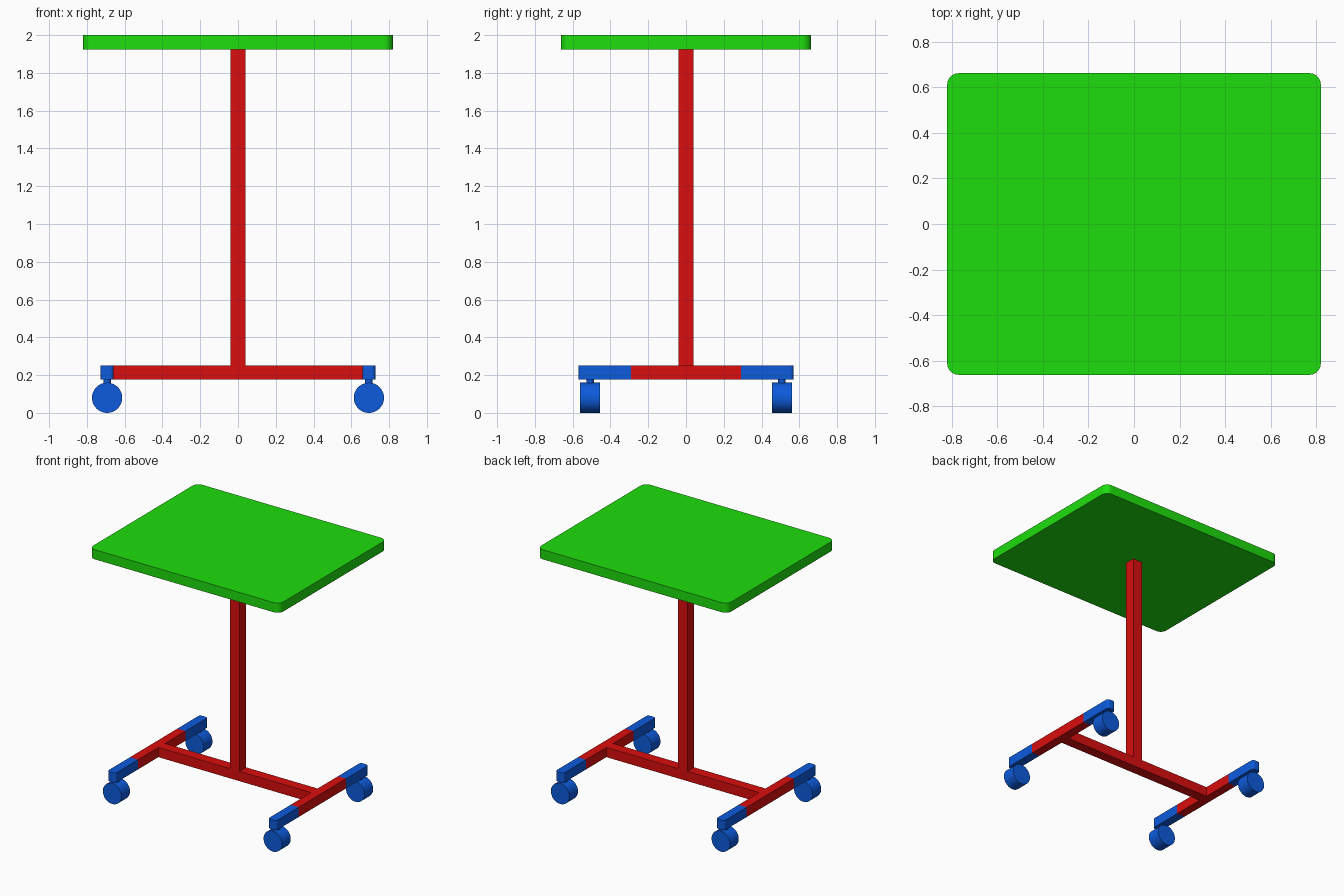
import bpy, bmesh, math
from mathutils import Matrix

if "Cube" in bpy.data.objects:
    bpy.data.objects.remove(bpy.data.objects["Cube"])


def material(name, rgb):
    m = bpy.data.materials.new(name)
    m.diffuse_color = (*rgb, 1)
    m.use_nodes = True
    m.node_tree.nodes["Principled BSDF"].inputs["Base Color"].default_value = m.diffuse_color
    return m


green = material("green", (0.013, 0.73, 0.004))
red = material("red", (0.70, 0.004, 0.004))
blue = material("blue", (0.004, 0.105, 0.72))


def finish(name, bm, mat):
    bmesh.ops.recalc_face_normals(bm, faces=bm.faces)
    me = bpy.data.meshes.new(name)
    bm.to_mesh(me)
    bm.free()
    me.materials.append(mat)
    ob = bpy.data.objects.new(name, me)
    bpy.context.collection.objects.link(ob)
    bpy.context.view_layer.objects.active = ob
    ob.select_set(True)
    bpy.ops.object.shade_smooth_by_angle(angle=math.radians(35))
    ob.select_set(False)
    return ob


def box(name, lo, hi, mat, radius=0, rounded=lambda v: True):
    """Box from corner to corner, optionally rounding chosen vertical edges."""
    bm = bmesh.new()
    bmesh.ops.create_cube(bm, size=1)
    for v in bm.verts:
        v.co = [a + (b - a) * (c + 0.5) for a, b, c in zip(lo, hi, v.co)]
    if radius:
        edges = [e for e in bm.edges
                 if abs(e.verts[0].co.z - e.verts[1].co.z) > 1e-4 and rounded(e.verts[0].co)]
        bmesh.ops.bevel(bm, geom=edges, offset=radius, segments=8, profile=0.5, affect='EDGES')
    return finish(name, bm, mat)


def cylinder(name, centre, radius, depth, mat, axis='Z', sides=48):
    bm = bmesh.new()
    turn = Matrix.Rotation(math.pi / 2, 4, 'X') if axis == 'Y' else Matrix()
    bmesh.ops.create_cone(bm, cap_ends=True, segments=sides, radius1=radius, radius2=radius,
                          depth=depth, matrix=Matrix.Translation(centre) @ turn)
    return finish(name, bm, mat)


# Table top and post
box("table_top", (-0.82, -0.662, 1.925), (0.82, 0.662, 2.0), green, 0.05)
box("post", (-0.041, -0.041, 0.252), (0.041, 0.041, 1.925), red)

# Crossbar joining the two feet
box("crossbar", (-0.658, -0.041, 0.176), (0.658, 0.041, 0.252), red)

for sx, side in ((-1, "left"), (1, "right")):
    x0, x1 = sorted((sx * 0.658, sx * 0.728))
    xc = sx * 0.693
    # Red middle of the foot
    box(f"{side}_foot", (x0, -0.292, 0.176), (x1, 0.292, 0.252), red)
    for sy, end in ((-1, "front"), (1, "back")):
        # Blue foot end with rounded tip, caster stem and wheel
        y0, y1 = sorted((sy * 0.292, sy * 0.57))
        box(f"{side}_{end}_foot_end", (x0, y0, 0.176), (x1, y1, 0.252), blue,
            0.02, lambda co: abs(co.y) > 0.5)
        yc = sy * 0.508
        cylinder(f"{side}_{end}_caster_stem", (xc, yc, 0.15), 0.02, 0.056, blue, sides=24)
        cylinder(f"{side}_{end}_wheel", (xc, yc, 0.08), 0.08, 0.106, blue, 'Y')
